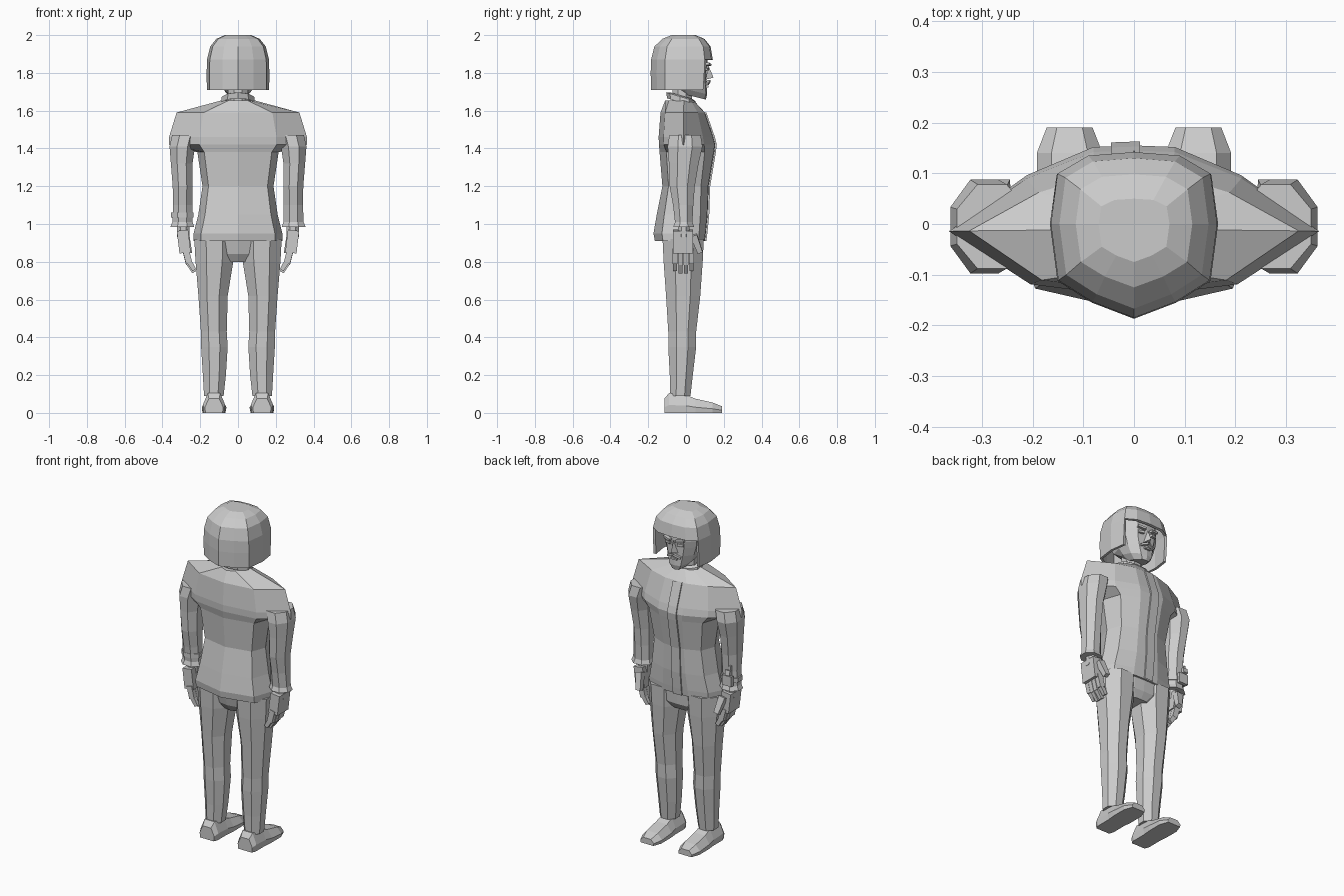
import bpy, bmesh, math
from mathutils import Vector, Matrix

if "Cube" in bpy.data.objects:
    bpy.data.objects.remove(bpy.data.objects["Cube"])

grey = bpy.data.materials.new("plain grey")
grey.use_nodes = True
grey.diffuse_color = (0.6, 0.6, 0.6, 1)
grey.node_tree.nodes["Principled BSDF"].inputs["Base Color"].default_value = (0.6, 0.6, 0.6, 1)


def finish(name, bm):
    bmesh.ops.recalc_face_normals(bm, faces=bm.faces[:])
    mesh = bpy.data.meshes.new(name)
    bm.to_mesh(mesh)
    bm.free()
    mesh.materials.append(grey)
    obj = bpy.data.objects.new(name, mesh)
    bpy.context.collection.objects.link(obj)
    return obj


def loft(name, rings, caps=True, keep=None):
    """Skin closed rings; keep(row, centre) can leave faces out."""
    bm = bmesh.new()
    rows = [[bm.verts.new(p) for p in ring] for ring in rings]
    n = len(rows[0])
    for r, (low, high) in enumerate(zip(rows, rows[1:])):
        for i in range(n):
            j = (i + 1) % n
            quad = (low[i], low[j], high[j], high[i])
            if keep is None or keep(r, sum((v.co for v in quad), Vector()) / 4):
                bm.faces.new(quad)
    if caps in (True, "bottom"):
        bm.faces.new(rows[0])
    if caps in (True, "top"):
        bm.faces.new(rows[-1])
    return finish(name, bm)


def mirrored_ring(half, z, w, front, back, tilt=0.0):
    """Half outline in unit size, from front middle to back middle."""
    pts = half + [(-x, y) for x, y in reversed(half[1:-1])]
    ring = []
    for x, y in pts:
        yy = y * (front if y > 0 else back)
        ring.append(Vector((x * w, yy, z - tilt * yy)))
    return ring


def oval(z, cx, cy, rx, ry, n=8):
    turn = math.pi / n
    return [Vector((cx + rx * math.cos(a), cy + ry * math.sin(a), z))
            for a in (turn + math.tau * i / n for i in range(n))]


def box(name, size, loc, rot=(0, 0, 0), taper=1.0):
    bm = bmesh.new()
    bmesh.ops.create_cube(bm, size=1)
    for v in bm.verts:
        if v.co.z < 0:
            v.co.x *= taper
            v.co.y *= taper
        v.co *= Vector(size)
    turn = Matrix.Rotation(rot[2], 3, "Z") @ Matrix.Rotation(rot[1], 3, "Y") @ Matrix.Rotation(rot[0], 3, "X")
    for v in bm.verts:
        v.co = turn @ v.co + Vector(loc)
    return finish(name, bm)


# Jacket: fitted body that widens into pointed shoulders
body = [(0, 1), (0.35, 0.97), (0.83, 0.66), (1, -0.05), (0.83, -0.74), (0, -1)]
yoke = [(0, 1), (0.22, 0.98), (0.58, 0.62), (1, -0.1), (0.56, -0.82), (0, -1)]
jacket_rows = [
    (body, 0.91, 0.235, 0.10, 0.165), (body, 0.95, 0.235, 0.105, 0.172),
    (body, 1.05, 0.21, 0.115, 0.155), (body, 1.2, 0.188, 0.12, 0.125),
    (body, 1.38, 0.215, 0.15, 0.14), (yoke, 1.42, 0.365, 0.155, 0.143),
    (yoke, 1.46, 0.365, 0.145, 0.145), (yoke, 1.59, 0.325, 0.10, 0.135),
    (yoke, 1.655, 0.085, 0.04, 0.11)]
loft("jacket", [mirrored_ring(*row) for row in jacket_rows])

# Front placket, a thin strip that follows the chest
spine = [(row[1], row[3]) for row in jacket_rows]
bm = bmesh.new()
strip = []
for z, front in spine[:-1]:
    strip.append([bm.verts.new((x, front + lift, z)) for x, lift in
                  ((-0.045, -0.01), (-0.045, 0.006), (0.012, 0.008), (0.012, -0.01))])
for low, high in zip(strip, strip[1:]):
    for i in range(3):
        bm.faces.new((low[i], low[i + 1], high[i + 1], high[i]))
finish("jacket_placket", bm)

# Collar band leaning forward, and neck
collar_unit = [(math.sin(a), math.cos(a)) for a in (math.pi * i / 5 for i in range(6))]
collar_rows = [(1.635, 0.095, 0.05, 0.10), (1.665, 0.09, 0.05, 0.105),
               (1.672, 0.07, 0.035, 0.085), (1.64, 0.06, 0.03, 0.08)]
loft("collar", [mirrored_ring(collar_unit, *row, tilt=0.3) for row in collar_rows], caps=False)
loft("neck", [oval(z, 0, -0.02, 0.058, 0.055) for z in (1.6, 1.76)])

# Trousers: hip block and two legs
hips = [(0.8, 0.10, 0.06, 0.08), (0.84, 0.19, 0.085, 0.105), (0.93, 0.205, 0.09, 0.13)]
loft("hips", [mirrored_ring(body, *row) for row in hips])
leg_rows = [(0.09, 0.128, -0.03, 0.056, 0.058), (0.2, 0.125, -0.025, 0.066, 0.066),
            (0.35, 0.125, -0.02, 0.076, 0.08), (0.43, 0.128, -0.02, 0.074, 0.08),
            (0.62, 0.132, -0.015, 0.084, 0.098), (0.8, 0.125, -0.015, 0.108, 0.112),
            (0.92, 0.125, -0.015, 0.115, 0.118)]
arm_rows = [(0.985, 0.295, -0.012, 0.068, 0.06), (1.01, 0.294, -0.012, 0.058, 0.05),
            (1.1, 0.293, -0.015, 0.055, 0.058), (1.2, 0.293, -0.02, 0.057, 0.072),
            (1.32, 0.298, -0.012, 0.062, 0.085), (1.41, 0.295, -0.005, 0.073, 0.1),
            (1.47, 0.28, -0.005, 0.075, 0.09)]
# Shoe outline: y, half width, top height
shoe_rows = [(-0.115, 0.045, 0.075), (-0.09, 0.055, 0.105), (0.0, 0.055, 0.095),
             (0.05, 0.06, 0.075), (0.14, 0.06, 0.055), (0.19, 0.042, 0.035)]

for side, label in ((1, "left"), (-1, "right")):
    loft(label + "_leg", [oval(z, side * cx, cy, rx, ry) for z, cx, cy, rx, ry in leg_rows])
    loft(label + "_sleeve", [oval(z, side * cx, cy, rx, ry) for z, cx, cy, rx, ry in arm_rows])

    shoe = []
    for y, w, h in shoe_rows:
        section = ((-1, 0), (-1.08, 0.4), (-0.6, 1), (0.6, 1), (1.08, 0.4), (1, 0))
        shoe.append([Vector((side * 0.127 + x * w, y, t * h)) for x, t in section])
    loft(label + "_shoe", shoe)

    # Hand: wrist, palm, four curled fingers and a thumb
    loft(label + "_wrist", [oval(z, side * 0.29, -0.012, 0.035, 0.034) for z in (0.93, 1.0)])
    box(label + "_palm", (0.06, 0.105, 0.12), (side * 0.287, -0.015, 0.907), (0, side * 0.12, 0))
    for i in range(4):
        y = -0.058 + i * 0.029
        drop = 0.012 if i in (1, 2) else 0
        box(label + "_finger_base", (0.034, 0.026, 0.075), (side * 0.268, y, 0.83 - drop / 2),
            (0, side * 0.25, 0))
        box(label + "_finger_tip", (0.028, 0.024, 0.055), (side * 0.246, y, 0.78 - drop),
            (0, side * 0.55, 0), 0.8)
    box(label + "_thumb", (0.04, 0.036, 0.10), (side * 0.268, 0.058, 0.895), (0.35, side * 0.2, 0), 0.75)

    # Face details that come in pairs
    box(label + "_brow", (0.05, 0.02, 0.012), (side * 0.042, 0.118, 1.845), (0, side * -0.15, side * -0.25))
    box(label + "_eye", (0.034, 0.014, 0.014), (side * 0.042, 0.112, 1.82), (0, 0, side * -0.25))
    box(label + "_moustache", (0.045, 0.016, 0.012), (side * 0.022, 0.116, 1.748), (0, side * 0.35, side * -0.25))

# Instrument on the right wrist
box("wrist_unit", (0.06, 0.02, 0.06), (-0.31, 0.045, 1.05))
box("wrist_unit_top", (0.03, 0.016, 0.03), (-0.318, 0.052, 1.1), (0.2, 0, 0))
box("wrist_unit_aerial", (0.01, 0.01, 0.06), (-0.325, 0.04, 1.11))
loft("wrist_strap", [oval(z, -0.295, -0.012, 0.064, 0.058) for z in (1.035, 1.06)])

# Head with angular jaw and chin
face = [(0, 1), (0.5, 0.94), (0.92, 0.5), (1, -0.1), (0.8, -0.8), (0, -1)]
head_rows = [(1.685, 0.045, 0.105, 0.0), (1.715, 0.075, 0.112, 0.05), (1.75, 0.098, 0.108, 0.1),
             (1.8, 0.115, 0.108, 0.13), (1.84, 0.12, 0.115, 0.14), (1.9, 0.12, 0.11, 0.14)]
loft("head", [mirrored_ring(face, *row, tilt=0.25 if row[0] < 1.72 else 0) for row in head_rows])
box("lower_lip", (0.04, 0.014, 0.01), (0, 0.112, 1.728))

# Nose: a wedge running out to the tip
nose = bmesh.new()
tip = [nose.verts.new(p) for p in
       ((0, 0.118, 1.84), (0, 0.146, 1.775), (-0.02, 0.105, 1.765), (0.02, 0.105, 1.765))]
for trio in ((0, 1, 2), (0, 3, 1), (1, 3, 2), (0, 2, 3)):
    nose.faces.new([tip[i] for i in trio])
finish("nose", nose)

# Bobbed hair shell, open over the face
bob = [(0, 1), (0.55, 0.95), (0.92, 0.7), (1, 0), (0.91, -0.6), (0.5, -0.83), (0, -1)]
hair_rows = [(1.71, 0.165, 0.13, 0.185), (1.8, 0.166, 0.138, 0.187), (1.87, 0.164, 0.142, 0.185),
             (1.94, 0.147, 0.13, 0.167), (1.98, 0.115, 0.098, 0.125), (2.0, 0.07, 0.05, 0.075)]
hair = loft("hair", [mirrored_ring(bob, *row) for row in hair_rows], caps="top",
            keep=lambda row, c: row > 1 or c.y < 0.1)
shell = hair.modifiers.new("thickness", "SOLIDIFY")
shell.thickness = 0.015
shell.offset = -1
